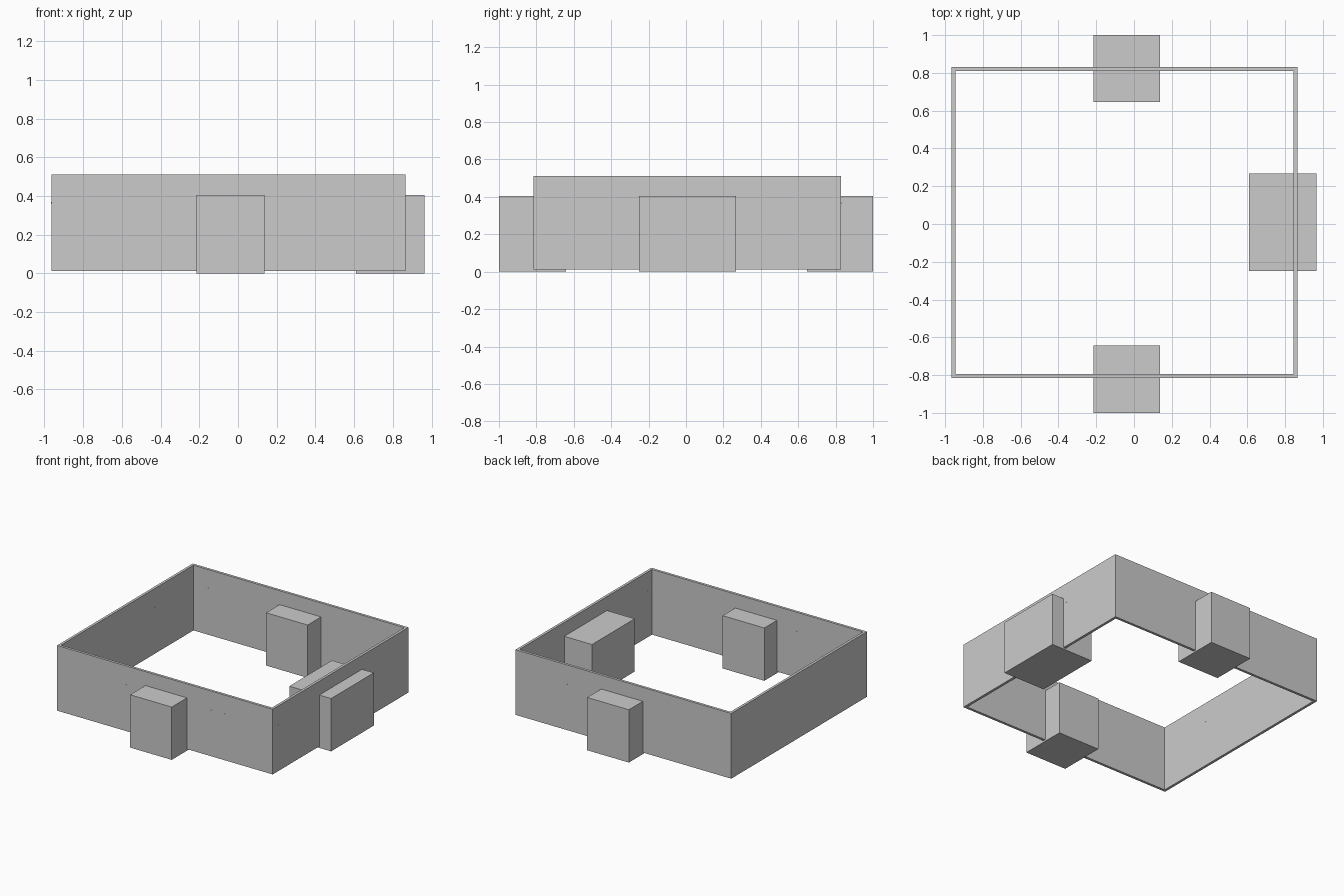
import bpy, bmesh
from math import pi
from mathutils import Matrix, Vector

if "Cube" in bpy.data.objects:
    bpy.data.objects.remove(bpy.data.objects["Cube"])

X0, X1, Y0, Y1 = -0.965, 0.865, -0.815, 0.83   # outer wall footprint
Z0, Z1, T = 0.012, 0.512, 0.02                 # wall bottom, top, thickness


def finish(name, bm):
    bmesh.ops.recalc_face_normals(bm, faces=bm.faces)
    me = bpy.data.meshes.new(name)
    bm.to_mesh(me)
    bm.free()
    ob = bpy.data.objects.new(name, me)
    bpy.context.collection.objects.link(ob)
    return ob


def box(name, lo, hi):
    lo, hi = Vector(lo), Vector(hi)
    bm = bmesh.new()
    size = Matrix.Diagonal((*(hi - lo), 1))
    bmesh.ops.create_cube(bm, size=1, matrix=Matrix.Translation((lo + hi) / 2) @ size)
    return finish(name, bm)


# Rectangular wall ring, open at top and bottom
bm = bmesh.new()
rings = []
for inset, z in ((0, Z0), (0, Z1), (T, Z1), (T, Z0)):
    a, b, c, d = X0 + inset, X1 - inset, Y0 + inset, Y1 - inset
    rings.append([bm.verts.new((x, y, z)) for x, y in ((a, c), (b, c), (b, d), (a, d))])
for i in range(4):
    p, q = rings[i], rings[(i + 1) % 4]
    for j in range(4):
        k = (j + 1) % 4
        bm.faces.new((p[j], p[k], q[k], q[j]))
finish("wall_frame", bm)

# Blocks straddling three of the walls
box("front_block", (-0.215, -1.0, 0), (0.138, -0.642, 0.405))
box("back_block", (-0.215, 0.647, 0), (0.138, 1.0, 0.405))
box("right_block", (0.61, -0.25, 0), (0.965, 0.268, 0.405))

# Tiny pins through the walls, almost flush with both faces
bm = bmesh.new()


def pin(x, y, axis):
    rot = Matrix.Rotation(pi / 2, 4, axis)
    bmesh.ops.create_cone(bm, cap_ends=True, segments=8, radius1=0.004, radius2=0.004,
                          depth=T + 0.001, matrix=Matrix.Translation((x, y, 0.365)) @ rot)


for x in (-0.905, -0.795, -0.49, -0.38, 0.34, 0.458):
    pin(x, Y0 + T / 2, 'X')
for x in (-0.82, -0.71, -0.41, 0.32, 0.43, 0.54, 0.747):
    pin(x, Y1 - T / 2, 'X')
for y in (-0.35, 0.34, 0.67):
    pin(X0 + T / 2, y, 'Y')
for y in (-0.745, -0.475, 0.30, 0.33):
    pin(X1 - T / 2, y, 'Y')
finish("wall_pins", bm)
